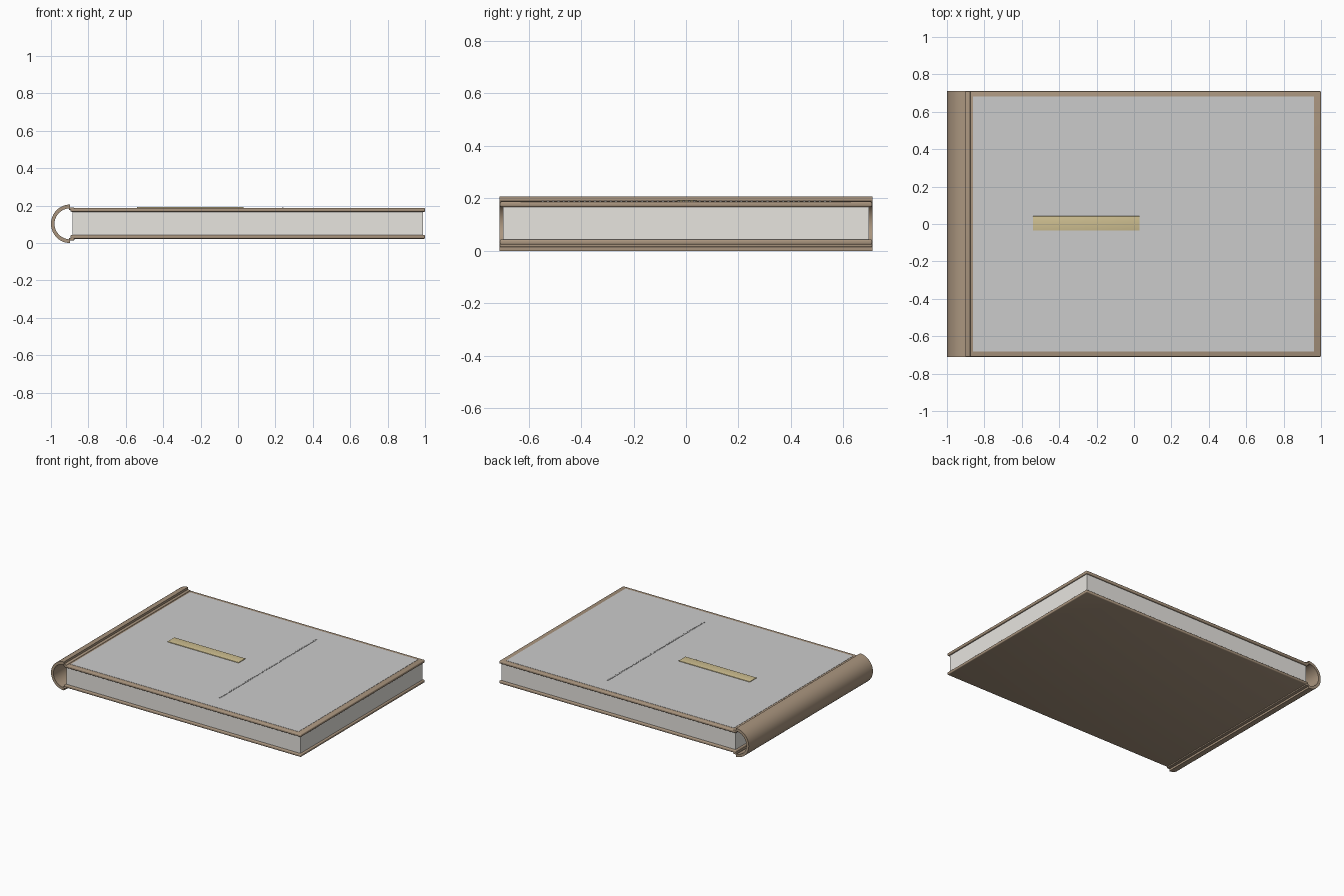
import bpy, bmesh, math

if "Cube" in bpy.data.objects:
    bpy.data.objects.remove(bpy.data.objects["Cube"])


def material(name, rgb):
    m = bpy.data.materials.new(name)
    m.diffuse_color = (*rgb, 1)
    m.use_nodes = True
    m.node_tree.nodes["Principled BSDF"].inputs["Base Color"].default_value = m.diffuse_color
    return m


LEATHER = material("leather", (0.40, 0.30, 0.21))
PAPER = material("paper", (0.80, 0.78, 0.74))
GOLD = material("gold", (0.62, 0.52, 0.28))
HALF_W = 0.71


def finish(bm, name, mat=None):
    bmesh.ops.recalc_face_normals(bm, faces=bm.faces)
    mesh = bpy.data.meshes.new(name)
    bm.to_mesh(mesh)
    bm.free()
    ob = bpy.data.objects.new(name, mesh)
    bpy.context.collection.objects.link(ob)
    if mat:
        mesh.materials.append(mat)
    bpy.ops.object.select_all(action='DESELECT')
    bpy.context.view_layer.objects.active = ob
    ob.select_set(True)
    bpy.ops.object.shade_smooth_by_angle(angle=math.radians(35))
    return ob


def add_box(bm, lo, hi):
    verts = bmesh.ops.create_cube(bm, size=1)["verts"]
    for v in verts:
        v.co = [a + (c + 0.5) * (b - a) for c, a, b in zip(v.co, lo, hi)]


def box(name, lo, hi, mat=None, bevel=0):
    bm = bmesh.new()
    add_box(bm, lo, hi)
    if bevel:
        bmesh.ops.bevel(bm, geom=bm.edges[:], offset=bevel, segments=3,
                        profile=0.5, affect='EDGES')
    return finish(bm, name, mat)


def extrude_y(name, profile, half, mat):
    bm = bmesh.new()
    face = bm.faces.new([bm.verts.new((x, -half, z)) for x, z in profile])
    ext = bmesh.ops.extrude_face_region(bm, geom=[face])["geom"]
    bmesh.ops.translate(bm, vec=(0, 2 * half, 0),
                        verts=[g for g in ext if isinstance(g, bmesh.types.BMVert)])
    return finish(bm, name, mat)


# Covers
box("bottom_cover", (-0.895, -HALF_W, 0.023), (1, HALF_W, 0.043), LEATHER, 0.006)
box("top_cover", (-0.895, -HALF_W, 0.167), (1, HALF_W, 0.187), LEATHER, 0.006)

# Hollow half-round spine
N = 32
angles = [math.pi / 2 + math.pi * i / N for i in range(N + 1)]
arc = lambda rx, rz: [(-0.897 + rx * math.cos(a), 0.103 + rz * math.sin(a)) for a in angles]
extrude_y("spine", arc(0.103, 0.103) + arc(0.084, 0.083)[::-1], HALF_W, LEATHER)

# Narrow hinges joining the spine to the covers
for name, z in (("bottom_hinge", 0.014), ("top_hinge", 0.176)):
    box(name, (-0.903, -HALF_W, z), (-0.875, HALF_W, z + 0.014), LEATHER, 0.003)

# Page block
box("pages", (-0.885, -0.697, 0.04), (0.988, 0.697, 0.17), PAPER)

# Grey panel on the front cover
box("cover_panel", (-0.862, -0.682, 0.184), (0.962, 0.682, 0.1885))

# Gold strip
box("gold_strip", (-0.54, -0.036, 0.186), (0.03, 0.042, 0.193), GOLD, 0.002)

# Row of small raised stitches
bm = bmesh.new()
COUNT = 56
for i in range(COUNT):
    y = -0.546 + 1.096 * i / (COUNT - 1)
    add_box(bm, (0.234, y - 0.005, 0.187), (0.244, y + 0.005, 0.191))
finish(bm, "stitch_row")
